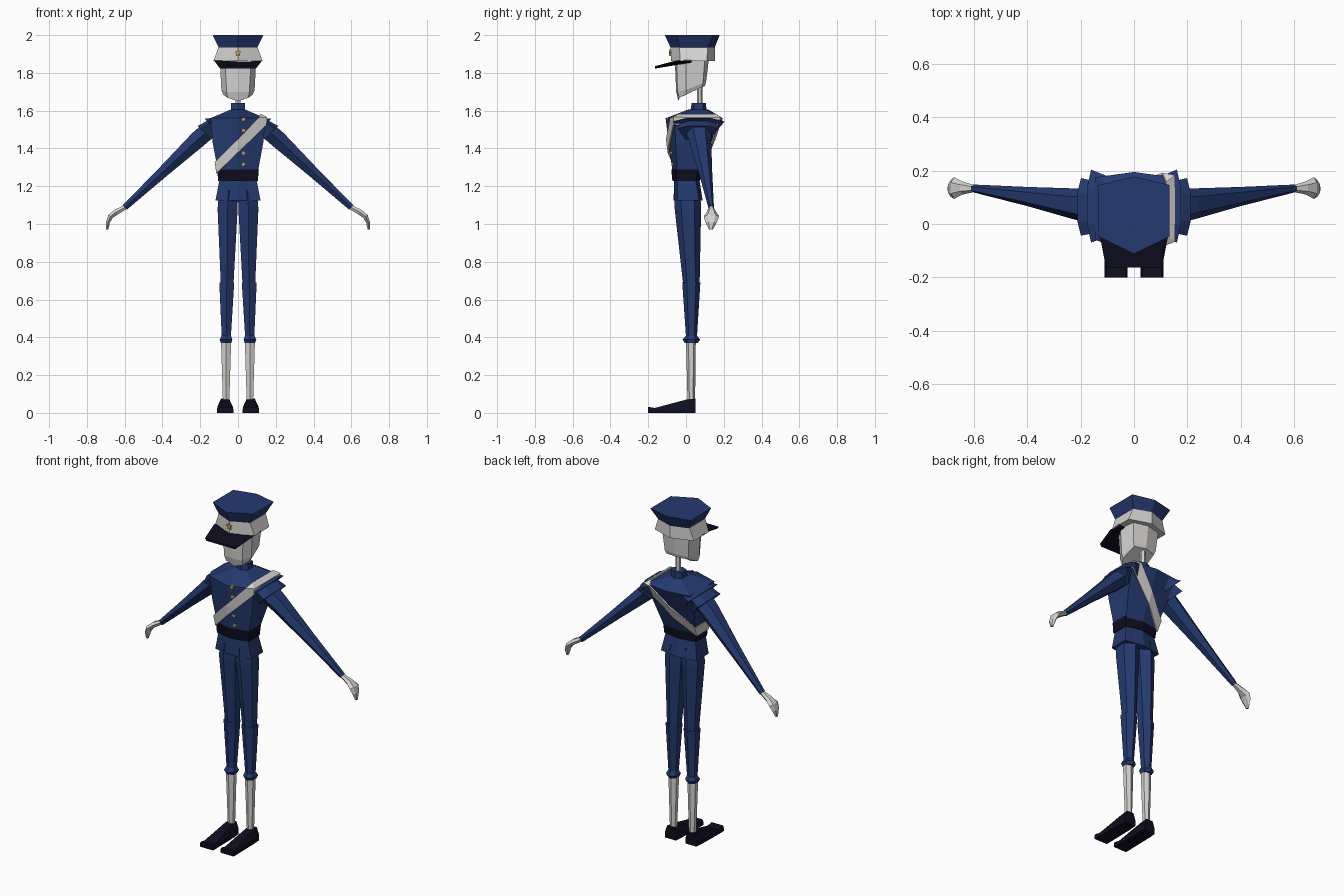
import bpy, bmesh, math
from mathutils import Vector

if "Cube" in bpy.data.objects:
    bpy.data.objects.remove(bpy.data.objects["Cube"])


def mat(name, rgb):
    m = bpy.data.materials.new(name)
    m.diffuse_color = (*rgb, 1)
    m.use_nodes = True
    m.node_tree.nodes["Principled BSDF"].inputs["Base Color"].default_value = m.diffuse_color
    return m


BLUE = mat("uniform blue", (0.018, 0.042, 0.16))
DARK = mat("dark navy", (0.004, 0.004, 0.014))
PALE = mat("pale grey", (0.66, 0.65, 0.64))
GOLD = mat("gold", (0.6, 0.38, 0.08))


def finish(bm, name, material):
    bmesh.ops.recalc_face_normals(bm, faces=bm.faces)
    me = bpy.data.meshes.new(name)
    bm.to_mesh(me)
    bm.free()
    me.materials.append(material)
    ob = bpy.data.objects.new(name, me)
    bpy.context.collection.objects.link(ob)
    return ob


def loft_bm(rings):
    """Skin a list of equal-length point rings and cap both ends."""
    bm = bmesh.new()
    vs = [[bm.verts.new(p) for p in r] for r in rings]
    n = len(vs[0])
    for a, b in zip(vs, vs[1:]):
        for i in range(n):
            j = (i + 1) % n
            bm.faces.new((a[i], a[j], b[j], b[i]))
    bm.faces.new(vs[0])
    bm.faces.new(vs[-1])
    bmesh.ops.recalc_face_normals(bm, faces=bm.faces)
    return bm


def loft(name, rings, material):
    return finish(loft_bm(rings), name, material)


def hexring(z, x, front, side_f, side_b, back):
    """Hexagon with ridges at front and back centre."""
    return [(0, front, z), (x, side_f, z), (x, side_b, z),
            (0, back, z), (-x, side_b, z), (-x, side_f, z)]


def leg_ring(s, z, x0, x1, y0, y1):
    """Six-sided leg section filling the given bounds."""
    cx, cy, rx, ry = (x0 + x1) / 2, (y0 + y1) / 2, (x1 - x0) / 2, (y1 - y0) / 2
    return [(s * (cx + rx * a), cy + ry * b, z) for a, b in
            ((0, -1), (1, -.5), (1, .5), (0, 1), (-1, .5), (-1, -.5))]


def arm_ring(s, x, z, y, hy, hv, tilt, shape):
    """Section across a direction lying in the xz plane, tilted below horizontal."""
    ux, uz = math.sin(tilt), math.cos(tilt)
    return [(s * (x + ux * b * hv), y + a * hy, z + uz * b * hv) for a, b in shape]


HEX = [(-1, 0), (-.5, 1), (.5, 1), (1, 0), (.5, -1), (-.5, -1)]
PAD = [(-1, .6), (-.5, 1), (.5, 1), (1, .6), (.6, -1), (-.6, -1)]

# Jacket body, collar, belt and skirt
torso = [hexring(1.25, .10, -.068, -.045, .05, .065),
         hexring(1.43, .134, -.092, -.055, .115, .135),
         hexring(1.56, .146, -.108, -.06, .175, .195),
         hexring(1.605, .04, .01, .025, .105, .12)]
loft("jacket", torso, BLUE)
loft("collar", [hexring(1.595, .038, .022, .04, .09, .11),
                hexring(1.64, .036, .03, .045, .09, .105)], BLUE)
loft("belt", [hexring(1.228, .105, -.072, -.05, .055, .075),
              hexring(1.288, .11, -.078, -.05, .06, .078)], DARK)
loft("jacket_skirt", [hexring(1.125, .119, -.066, -.045, .068, .088),
                      hexring(1.24, .097, -.062, -.045, .05, .07)], BLUE)

# Diagonal sash: slice of the jacket surface pushed outward
bm = loft_bm(torso)
n = Vector((.72, 0, -.694))
mid = Vector((.01, 0, 1.425))
for sgn in (1, -1):
    bmesh.ops.bisect_plane(bm, geom=bm.verts[:] + bm.edges[:] + bm.faces[:],
                           plane_co=mid + n * .025 * sgn, plane_no=n * sgn,
                           clear_outer=True)
bm.normal_update()
for v in bm.verts:
    v.co += v.normal * .004
sash = finish(bm, "sash", PALE)
mod = sash.modifiers.new("thickness", "SOLIDIFY")
mod.thickness = .008
mod.offset = 1

# Buttons on the chest
for z, y in ((1.555, -.098), (1.495, -.092), (1.375, -.078), (1.315, -.07)):
    rings = [[(.03 + .01 * math.cos(k * math.pi / 3), yy, z + .01 * math.sin(k * math.pi / 3))
              for k in range(6)] for yy in (y + .012, y - .006)]
    loft("button", rings, GOLD)

# Neck and head, with the jaw sloping forward to the chin
loft("neck", [hexring(1.62, .013, .058, .065, .08, .088),
              hexring(1.76, .013, .058, .065, .08, .088)], PALE)


def head_ring(pts):
    return [(x, y, z) for x, y, z in pts] + [(-x, y, z) for x, y, z in pts[-2:0:-1]]


loft("head", [
    head_ring([(0, -.04, 1.65), (.055, -.035, 1.668), (.078, 0, 1.685),
               (.07, .085, 1.725), (0, .10, 1.73)]),
    head_ring([(0, -.052, 1.70), (.06, -.045, 1.70), (.088, 0, 1.71),
               (.078, .09, 1.745), (0, .106, 1.75)]),
    head_ring([(0, -.06, 1.88), (.07, -.05, 1.88), (.097, 0, 1.88),
               (.09, .10, 1.88), (0, .122, 1.88)])], PALE)

# Cap: band, crown, visor and star badge
loft("cap_band", [hexring(1.862, .13, -.08, -.03, .11, .153),
                  hexring(1.935, .104, -.082, -.035, .115, .153)], PALE)
loft("cap_crown", [hexring(1.93, .10, -.08, -.035, .115, .15),
                   hexring(2.0, .134, -.112, -.047, .146, .178)], BLUE)
visor = [(-.13, .03, 1.868), (-.127, -.05, 1.866), (-.105, -.163, 1.836),
         (.105, -.163, 1.836), (.127, -.05, 1.866), (.13, .03, 1.868)]
loft("visor", [visor, [(x * .9, y, z - .013) for x, y, z in visor]], DARK)
star = [[((.02 if k % 2 == 0 else .01) * math.sin(k * math.pi / 5), y,
          1.905 + (.02 if k % 2 == 0 else .01) * math.cos(k * math.pi / 5))
         for k in range(10)] for y in (-.08, -.089)]
loft("star_badge", star, GOLD)

for s, side in ((1, "left"), (-1, "right")):
    # Stacked shoulder pads
    t = math.radians(44)
    loft(side + "_upper_shoulder_pad", [
        arm_ring(s, .09, 1.535, .067, .115, .04, t, PAD),
        arm_ring(s, .138, 1.518, .067, .137, .055, t, PAD)], BLUE)
    loft(side + "_lower_shoulder_pad", [
        arm_ring(s, .12, 1.52, .064, .095, .045, t, PAD),
        arm_ring(s, .178, 1.483, .064, .108, .05, t, PAD)], BLUE)
    # Tapered sleeve
    loft(side + "_sleeve", [
        arm_ring(s, .14, 1.51, .065, .075, .045, t, HEX),
        arm_ring(s, .21, 1.45, .073, .06, .045, t, HEX),
        arm_ring(s, .40, 1.273, .103, .036, .029, t, HEX),
        arm_ring(s, .60, 1.087, .133, .015, .016, t, HEX)], BLUE)
    # Mitten hand curling downward
    loft(side + "_hand", [
        arm_ring(s, .595, 1.09, .133, .012, .012, t, HEX),
        arm_ring(s, .645, 1.063, .135, .025, .015, .55, HEX),
        arm_ring(s, .675, 1.04, .135, .041, .014, .95, HEX),
        arm_ring(s, .688, 1.01, .133, .031, .010, 1.4, HEX),
        arm_ring(s, .693, .97, .132, .010, .006, 1.5, HEX)], PALE)
    # Breeches: thigh, knee section and cuff
    loft(side + "_thigh", [leg_ring(s, 1.18, .0, .10, -.06, .075),
                           leg_ring(s, 1.08, .002, .108, -.06, .08),
                           leg_ring(s, .68, .024, .091, -.015, .072)], BLUE)
    loft(side + "_lower_breeches", [leg_ring(s, .69, .02, .099, -.02, .076),
                                    leg_ring(s, .40, .038, .086, 0, .058)], BLUE)
    loft(side + "_cuff", [leg_ring(s, .41, .038, .086, 0, .058),
                          leg_ring(s, .388, .03, .097, -.018, .075),
                          leg_ring(s, .37, .036, .09, -.006, .062)], BLUE)
    # Stocking
    loft(side + "_stocking", [leg_ring(s, .39, .036, .09, .0, .052),
                              leg_ring(s, .06, .046, .08, .008, .048)], PALE)
    # Long flat shoe
    rings = []
    for y, base, mid_z, top, h in ((.05, .036, .035, .022, .075), (.0, .04, .035, .022, .07),
                                   (-.165, .043, .02, .036, .026), (-.2, .043, .02, .038, .032)):
        rings.append([(s * .068 + a, y, z) for a, z in
                      ((-base, 0), (base, 0), (base, mid_z), (top, h), (-top, h), (-base, mid_z))])
    loft(side + "_shoe", rings, DARK)
